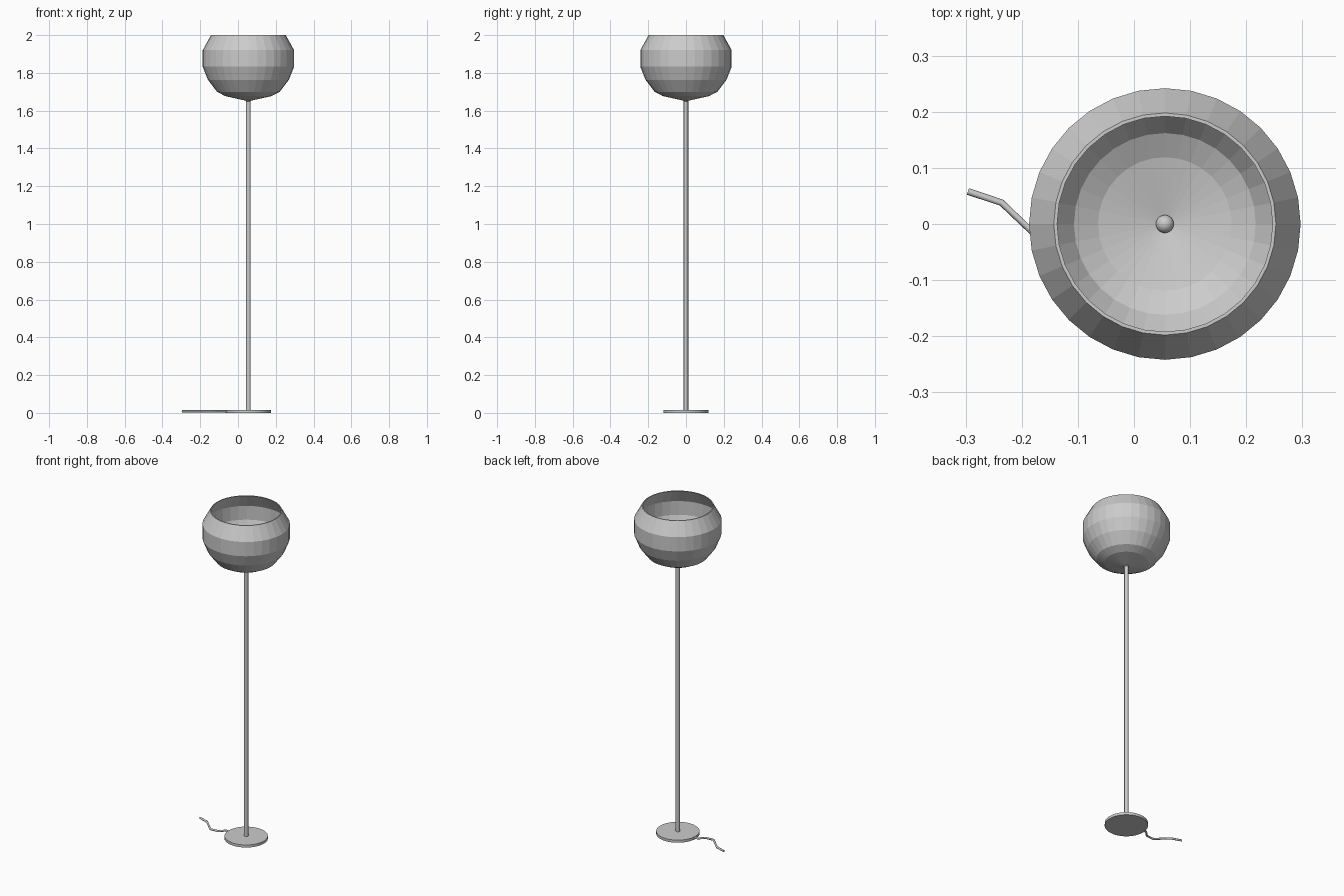
import bpy, math

if "Cube" in bpy.data.objects:
    bpy.data.objects.remove(bpy.data.objects["Cube"])

CX = 0.055  # lamp axis


def lathe(name, profile, sides, smooth=False):
    """Revolve an (r, z) profile about the lamp axis; r = 0 makes a pole point."""
    verts, rings, faces = [], [], []
    for r, z in profile:
        n = 1 if r == 0 else sides
        start = len(verts)
        for i in range(n):
            a = 2 * math.pi * i / sides
            verts.append((CX + r * math.cos(a), r * math.sin(a), z))
        rings.append([start + i % n for i in range(sides)])
    for a, b in zip(rings, rings[1:]):
        for i in range(sides):
            j = (i + 1) % sides
            quad = [a[i], a[j], b[j], b[i]]
            faces.append(list(dict.fromkeys(quad)))
    mesh = bpy.data.meshes.new(name)
    mesh.from_pydata(verts, [], faces)
    mesh.update()
    ob = bpy.data.objects.new(name, mesh)
    bpy.context.collection.objects.link(ob)
    if smooth:
        bpy.context.view_layer.objects.active = ob
        ob.select_set(True)
        bpy.ops.object.shade_smooth_by_angle(angle=math.radians(40))
        ob.select_set(False)
    return ob


# Faceted bowl shade: outer wall up, rim, inner wall down
outer = [(0, 1.65), (0.122, 1.677), (0.166, 1.70), (0.214, 1.763),
         (0.242, 1.833), (0.242, 1.92), (0.198, 2.0)]
T = 0.006
inner = [(0.192, 2.0), (0.242 - T, 1.918), (0.242 - T, 1.834), (0.209, 1.766),
         (0.162, 1.705), (0.119, 1.683), (0, 1.656)]
lathe("shade", outer + inner, 32)

# Pole and disc base
lathe("pole", [(0, 0.01), (0.012, 0.01), (0.012, 1.655), (0, 1.655)], 16, True)
lathe("base", [(0, 0), (0.12, 0), (0.12, 0.016), (0, 0.016)], 32, True)

# Small ball cap inside the shade
bpy.ops.mesh.primitive_uv_sphere_add(segments=24, ring_count=12, radius=0.016,
                                     location=(CX, 0, 1.66))
cap = bpy.context.object
cap.name = "pole_cap"
bpy.ops.object.shade_smooth()

# Power cord trailing along the floor
curve = bpy.data.curves.new("cord", 'CURVE')
curve.dimensions = '3D'
curve.bevel_depth = 0.006
curve.bevel_resolution = 2
curve.use_fill_caps = True
path = [(-0.04, 0.0), (-0.083, 0.005), (-0.115, -0.027), (-0.165, -0.03),
        (-0.236, 0.038), (-0.296, 0.058)]
spline = curve.splines.new('POLY')
spline.points.add(len(path) - 1)
for p, (x, y) in zip(spline.points, path):
    p.co = (x, y, 0.009, 1)
bpy.context.collection.objects.link(bpy.data.objects.new("cord", curve))
